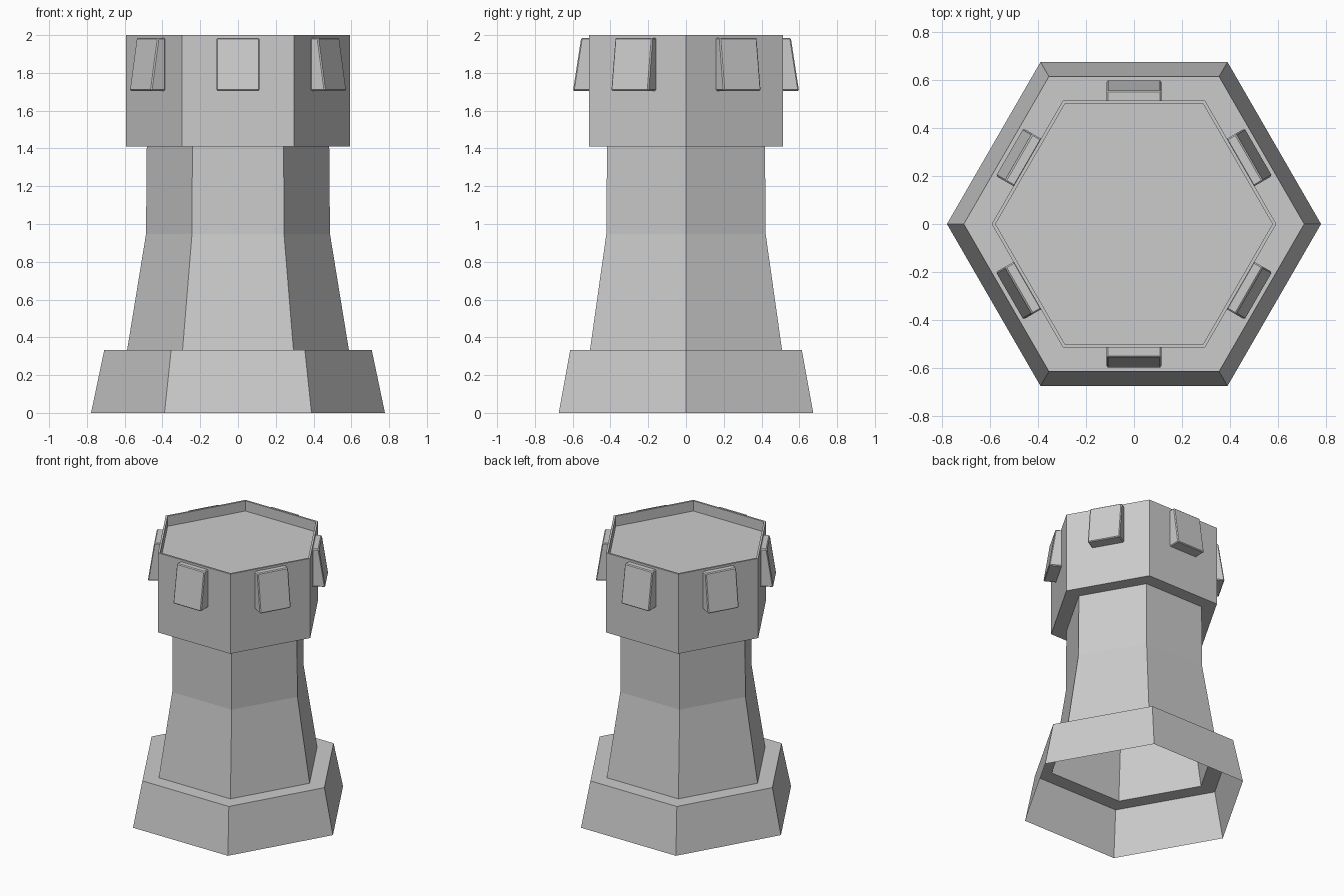
import bpy, bmesh
from math import cos, sin, pi, radians
from mathutils import Matrix

if "Cube" in bpy.data.objects:
    bpy.data.objects.remove(bpy.data.objects["Cube"])

SIDES = 6


def make_object(name, bm):
    mesh = bpy.data.meshes.new(name)
    bm.to_mesh(mesh)
    bm.free()
    obj = bpy.data.objects.new(name, mesh)
    bpy.context.collection.objects.link(obj)
    return obj


# Tower shell: one hexagonal profile (corner radius, height), open underneath
profile = [(0.778, 0.0), (0.708, 0.333), (0.587, 0.333), (0.487, 0.947),
           (0.483, 1.41), (0.592, 1.41), (0.592, 2.0), (0.576, 2.0),
           (0.576, 1.925)]
bm = bmesh.new()
rings = [[bm.verts.new((r * cos(2 * pi * i / SIDES), r * sin(2 * pi * i / SIDES), z))
          for i in range(SIDES)] for r, z in profile]
for a, b in zip(rings, rings[1:]):
    for i in range(SIDES):
        j = (i + 1) % SIDES
        bm.faces.new((a[i], a[j], b[j], b[i]))
bm.faces.new(rings[-1])  # recessed top floor
make_object("tower_body", bm)

# Battlement blocks: wedges centred on each upper wall, wider at the bottom
side_profile = [(0.508, 1.705), (0.598, 1.705), (0.555, 1.985), (0.508, 1.985)]
for k in range(SIDES):
    bm = bmesh.new()
    face = bm.faces.new([bm.verts.new((d, -0.114, z)) for d, z in side_profile])
    ext = bmesh.ops.extrude_face_region(bm, geom=[face])
    moved = [g for g in ext["geom"] if isinstance(g, bmesh.types.BMVert)]
    bmesh.ops.translate(bm, verts=moved, vec=(0, 0.228, 0))
    bmesh.ops.recalc_face_normals(bm, faces=bm.faces)
    bm.transform(Matrix.Rotation(radians(30 + 60 * k), 4, 'Z'))
    block = make_object(f"battlement_block_{k + 1}", bm)
    bevel = block.modifiers.new("soft_edges", 'BEVEL')
    bevel.width = 0.006
    bevel.segments = 1
